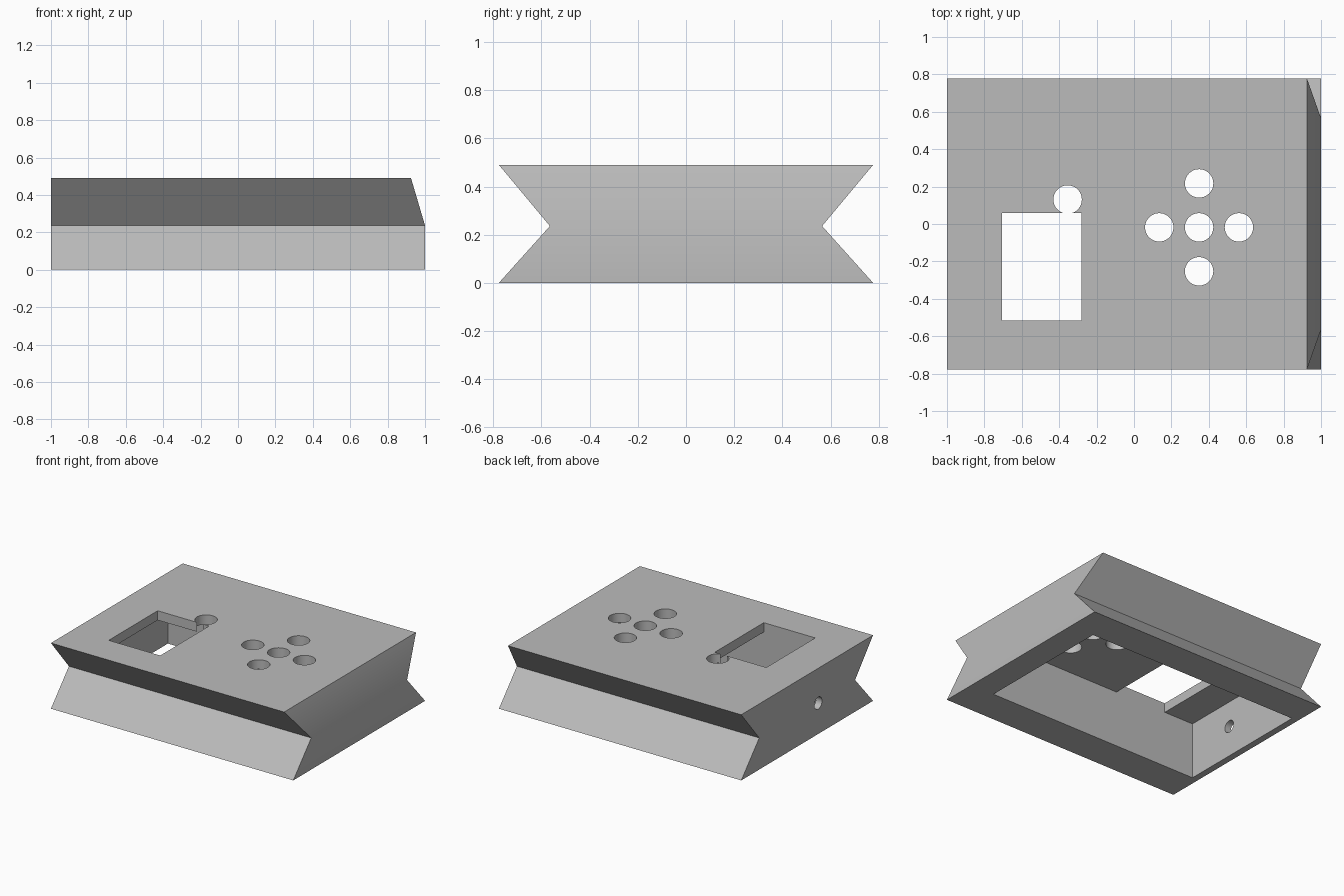
import bpy, bmesh
from math import radians
from mathutils import Matrix, Vector

cube = bpy.data.objects.get("Cube")
if cube:
    bpy.data.objects.remove(cube, do_unlink=True)

grey = bpy.data.materials.new("plain grey")
grey.use_nodes = True
colour = (0.5, 0.5, 0.5, 1)
grey.diffuse_color = colour
grey.node_tree.nodes["Principled BSDF"].inputs["Base Color"].default_value = colour


def make_object(name, bm):
    bmesh.ops.recalc_face_normals(bm, faces=bm.faces)
    mesh = bpy.data.meshes.new(name)
    bm.to_mesh(mesh)
    bm.free()
    mesh.materials.append(grey)
    obj = bpy.data.objects.new(name, mesh)
    bpy.context.collection.objects.link(obj)
    return obj


def box(name, low, high):
    low, high = Vector(low), Vector(high)
    bm = bmesh.new()
    size = Matrix.Diagonal((*(high - low), 1))
    bmesh.ops.create_cube(bm, size=1, matrix=Matrix.Translation((low + high) / 2) @ size)
    return make_object(name, bm)


def cylinder(name, centre, radius, depth, axis="Z"):
    bm = bmesh.new()
    turn = Matrix.Rotation(radians(90), 4, "Y") if axis == "X" else Matrix()
    bmesh.ops.create_cone(bm, cap_ends=True, segments=48, radius1=radius, radius2=radius,
                          depth=depth, matrix=Matrix.Translation(centre) @ turn)
    return make_object(name, bm)


# Case body: waisted cross-section, with the upper right end leaning inwards
levels = [(0, 0.777, 1.0), (0.236, 0.565, 1.0), (0.49, 0.777, 0.925)]
bm = bmesh.new()
rings = [[bm.verts.new(p) for p in ((-1, -y, z), (x, -y, z), (x, y, z), (-1, y, z))]
         for z, y, x in levels]
for lower, upper in zip(rings, rings[1:]):
    for i in range(4):
        j = (i + 1) % 4
        bm.faces.new((lower[i], lower[j], upper[j], upper[i]))
bm.faces.new(rings[0])
bm.faces.new(rings[-1])
case = make_object("case_body", bm)

# Hollow underside, screen window, button holes and cable hole
cutters = [
    box("cavity_cutter", (-0.95, -0.517, -0.2), (0.807, 0.53, 0.42)),
    box("window_cutter", (-0.705, -0.517, 0.3), (-0.28, 0.06, 0.7)),
    cylinder("cable_hole_cutter", (-1, -0.13, 0.23), 0.045, 0.3, "X"),
]
pad_x, pad_y = 0.348, -0.018
holes = [(pad_x + dx, pad_y + dy) for dx, dy in
         ((0, 0), (0.213, 0), (-0.213, 0), (0, 0.235), (0, -0.235))]
holes.append((-0.355, 0.131))
for x, y in holes:
    cutters.append(cylinder("button_hole_cutter", (x, y, 0.5), 0.076, 0.4))

bpy.context.view_layer.objects.active = case
for cutter in cutters:
    cutter.hide_render = True
    cut = case.modifiers.new("cut", "BOOLEAN")
    cut.operation = "DIFFERENCE"
    cut.solver = "EXACT"
    cut.object = cutter
    bpy.ops.object.modifier_apply(modifier=cut.name)
    bpy.data.objects.remove(cutter, do_unlink=True)

bpy.ops.object.select_all(action="DESELECT")
case.select_set(True)
bpy.ops.object.shade_smooth_by_angle(angle=radians(30))
